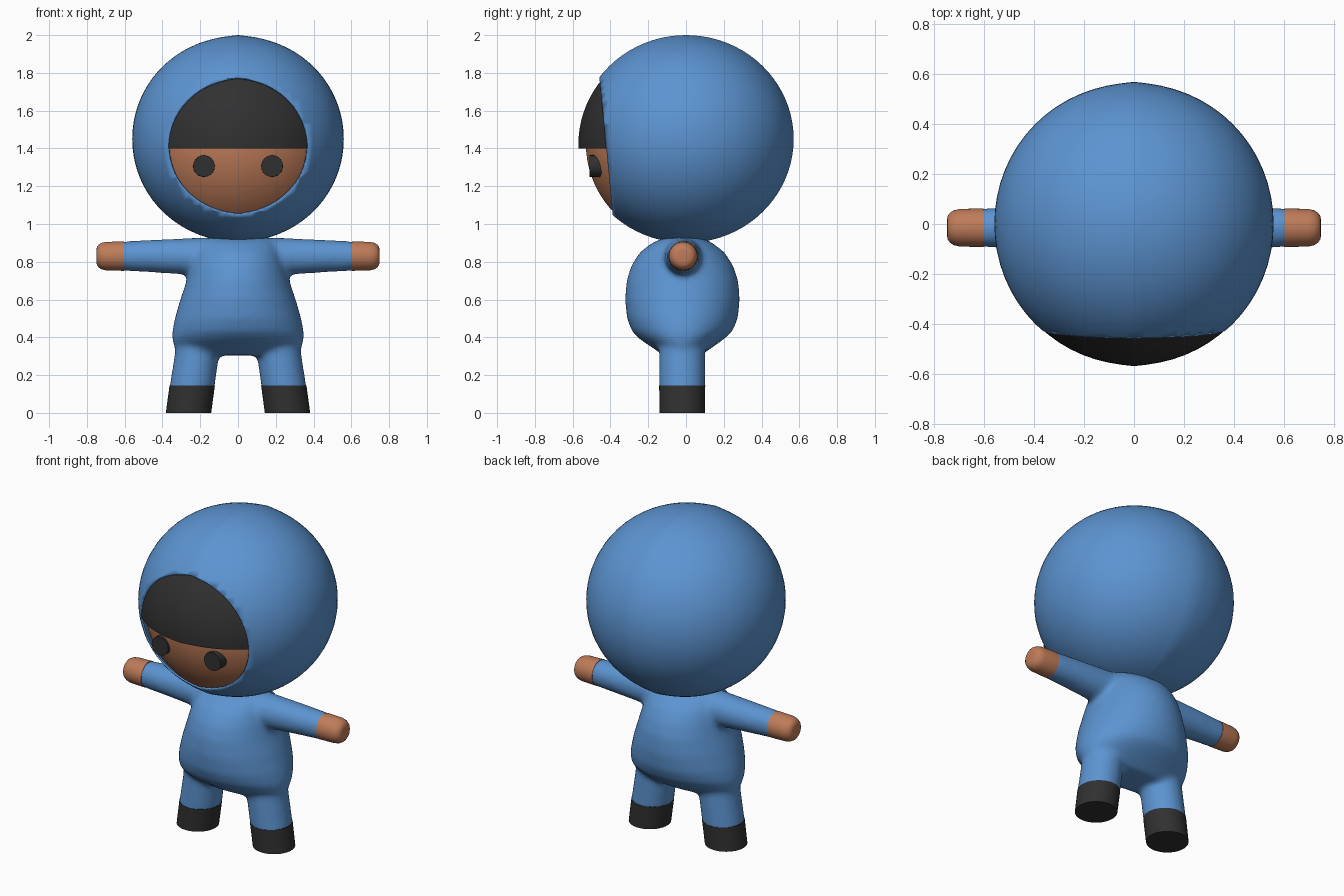
import bpy, bmesh, math
from mathutils import Vector

if "Cube" in bpy.data.objects:
    bpy.data.objects.remove(bpy.data.objects["Cube"])


def material(name, rgb):
    m = bpy.data.materials.new(name)
    m.diffuse_color = (*rgb, 1)
    m.use_nodes = True
    m.node_tree.nodes["Principled BSDF"].inputs["Base Color"].default_value = m.diffuse_color
    return m


BLUE = material("blue_cloth", (0.107, 0.296, 0.64))
SKIN = material("skin", (0.52, 0.20, 0.10))
DARK = material("dark", (0.03, 0.03, 0.03))


def finish(bm, name, mat, angle=40):
    bmesh.ops.recalc_face_normals(bm, faces=bm.faces)
    me = bpy.data.meshes.new(name)
    bm.to_mesh(me)
    bm.free()
    me.materials.append(mat)
    ob = bpy.data.objects.new(name, me)
    bpy.context.collection.objects.link(ob)
    bpy.ops.object.select_all(action='DESELECT')
    ob.select_set(True)
    bpy.context.view_layer.objects.active = ob
    bpy.ops.object.shade_smooth_by_angle(angle=math.radians(angle))
    return ob


def loft(bm, rings, axis, n=40):
    """Skin elliptical rings (centre, radius a, radius b) along an axis."""
    u, v = {'z': ((1, 0, 0), (0, 1, 0)), 'x': ((0, 1, 0), (0, 0, 1)),
            'y': ((1, 0, 0), (0, 0, 1))}[axis]
    u, v = Vector(u), Vector(v)
    loops = []
    for c, a, b in rings:
        loops.append([bm.verts.new(Vector(c) + u * a * math.cos(t) + v * b * math.sin(t))
                      for t in (2 * math.pi * i / n for i in range(n))])
    for p, q in zip(loops, loops[1:]):
        for i in range(n):
            j = (i + 1) % n
            bm.faces.new((p[i], p[j], q[j], q[i]))
    bm.faces.new(loops[0][::-1])
    bm.faces.new(loops[-1])


def ellipsoid(centre, radii, cuts):
    """Ball with a faint centre ridge, trimmed by planes (point, outward normal, fill)."""
    bm = bmesh.new()
    bmesh.ops.create_uvsphere(bm, u_segments=64, v_segments=40, radius=1)
    for v in bm.verts:
        k = 1 - 0.009 * math.sin(math.pi * min(1, abs(v.co.x)) ** 0.6)
        x, y, z = v.co
        v.co = Vector((x * radii[0], y * radii[1] * k, z * radii[2] * k)) + Vector(centre)
    for co, no, fill in cuts:
        geom = bm.verts[:] + bm.edges[:] + bm.faces[:]
        cut = bmesh.ops.bisect_plane(bm, geom=geom, plane_co=co, plane_no=no, clear_outer=True)
        if fill:
            edges = [e for e in cut['geom_cut'] if isinstance(e, bmesh.types.BMEdge)]
            bmesh.ops.contextual_create(bm, geom=edges)
    return bm


# Hood: thin shell with a tilted face opening
hood = finish(ellipsoid((0, 0, 1.45), (0.56, 0.57, 0.55),
                        [((0, -0.46, 1.79), (0, -0.77, -0.075), False)]), "hood", BLUE)
shell = hood.modifiers.new("thickness", 'SOLIDIFY')
shell.thickness = 0.01
shell.offset = -1

# Face and hair fringe filling the opening
back = ((0, -0.33, 1.4), (0, 1, 0), False)
finish(ellipsoid((0, 0, 1.425), (0.527, 0.53, 0.525),
                 [back, ((0, 0, 1.43), (0, 0, 1), False)]), "face", SKIN)
hair = ellipsoid((0, -0.03, 1.42), (0.54, 0.54, 0.54), [back])
geom = hair.verts[:] + hair.edges[:] + hair.faces[:]
cut = bmesh.ops.bisect_plane(hair, geom=geom, plane_co=(0, 0, 1.4), plane_no=(0, 0, -1),
                             clear_outer=True)
rim = [v for v in cut['geom_cut'] if isinstance(v, bmesh.types.BMVert)]
hair.faces.new(sorted(rim, key=lambda v: v.co.x))  # flat underside of the fringe
finish(hair, "hair", DARK)

# Body suit: torso, sleeves and legs blended into one skin
bm = bmesh.new()
torso = [  # z, half width, front y, back y
    (0.305, 0.29, -0.12, 0.08), (0.34, 0.335, -0.17, 0.13), (0.39, 0.35, -0.245, 0.20),
    (0.43, 0.349, -0.285, 0.245), (0.5, 0.335, -0.313, 0.275), (0.6, 0.306, -0.323, 0.285),
    (0.7, 0.272, -0.315, 0.277), (0.78, 0.25, -0.29, 0.25), (0.85, 0.23, -0.245, 0.205),
    (0.9, 0.21, -0.18, 0.14), (0.925, 0.19, -0.12, 0.09)]
loft(bm, [((0, (f + b) / 2, z), w, (b - f) / 2) for z, w, f, b in torso], 'z')
for s in (-1, 1):
    loft(bm, [((s * 0.1, -0.017, 0.828), 0.104, 0.104), ((s * 0.25, -0.017, 0.828), 0.098, 0.098),
              ((s * 0.45, -0.015, 0.83), 0.087, 0.087), ((s * 0.63, -0.015, 0.83), 0.077, 0.077)], 'x')
    loft(bm, [((s * 0.2, -0.02, 0.45), 0.115, 0.12), ((s * 0.222, -0.02, 0.28), 0.118, 0.122),
              ((s * 0.247, -0.02, 0.11), 0.12, 0.122)], 'z')
suit = finish(bm, "body_suit", BLUE)
rm = suit.modifiers.new("blend", 'REMESH')
rm.mode = 'VOXEL'
rm.voxel_size = 0.014
rm.use_smooth_shade = True
sm = suit.modifiers.new("soften", 'SMOOTH')
sm.factor = 0.5
sm.iterations = 16

# Paired hands, boots and eyes
for s, side in ((-1, "left"), (1, "right")):
    bm = bmesh.new()
    loft(bm, [((s * x, -0.015, 0.83), r, r) for x, r in
              ((0.603, 0.078), (0.70, 0.075), (0.722, 0.07), (0.738, 0.06),
               (0.747, 0.047), (0.75, 0.03))], 'x')
    finish(bm, side + "_hand", SKIN)

    bm = bmesh.new()
    loft(bm, [((s * 0.2425, -0.02, 0.145), 0.12, 0.122), ((s * 0.262, -0.02, 0), 0.12, 0.12)], 'z')
    finish(bm, side + "_boot", DARK)

    bm = bmesh.new()
    loft(bm, [((s * 0.18, -0.44, 1.307), 0.058, 0.058), ((s * 0.18, -0.51, 1.307), 0.057, 0.057)],
         'y', 24)
    finish(bm, side + "_eye", DARK)
